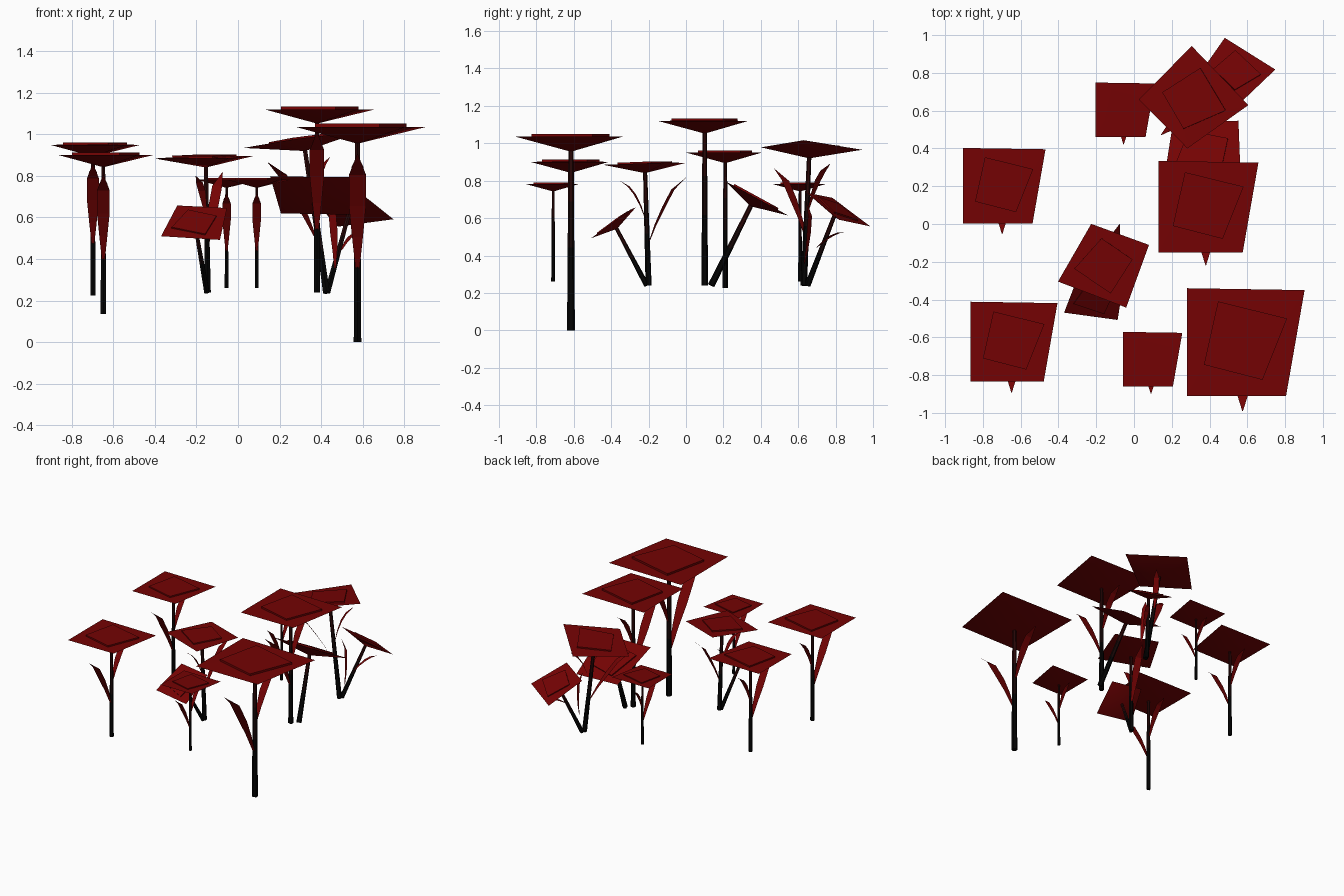
import bpy, bmesh, math
from mathutils import Vector, Matrix

cube = bpy.data.objects.get("Cube")
if cube:
    bpy.data.objects.remove(cube, do_unlink=True)


def material(name, color):
    mat = bpy.data.materials.new(name)
    mat.use_nodes = True
    mat.diffuse_color = color
    bsdf = next(n for n in mat.node_tree.nodes if n.type == 'BSDF_PRINCIPLED')
    bsdf.inputs["Base Color"].default_value = color
    bsdf.inputs["Roughness"].default_value = 0.9
    return mat


RED = material("deep red", (0.175, 0.0008, 0.001, 1))
# Stem colours from the ground up
STEM = [material("stem black", (0.001, 0.001, 0.001, 1)),
        material("stem dark brown", (0.008, 0.002, 0.002, 1)),
        material("stem red brown", (0.022, 0.002, 0.002, 1))]
UP = Vector((0, 0, 1))


def finish(name, bm, mats, matrix, closed=True):
    if closed:
        bmesh.ops.recalc_face_normals(bm, faces=bm.faces)
    bm.transform(matrix)
    mesh = bpy.data.meshes.new(name)
    bm.to_mesh(mesh)
    bm.free()
    for mat in mats:
        mesh.materials.append(mat)
    bpy.context.collection.objects.link(bpy.data.objects.new(name, mesh))


# Cap outlines, going round from the back left corner
RIM = [(-0.295, 0.275), (0.328, 0.265), (0.23, -0.295), (-0.295, -0.295)]
INNER = [(-0.13, 0.205), (0.235, 0.115), (0.105, -0.21), (-0.205, -0.13)]
# Leaf cross-sections: distance from stem, height below the cap, half width
LONG_LEAF = [(0.015, -0.68, 0.01), (0.08, -0.53, 0.026), (0.16, -0.38, 0.041),
             (0.25, -0.23, 0.041), (0.375, -0.13, 0.002)]
SHORT_LEAF = [(0.015, -0.46, 0.008), (0.05, -0.36, 0.02), (0.1, -0.26, 0.03),
              (0.155, -0.19, 0.028), (0.23, -0.14, 0.002)]


def cap(name, matrix):
    bm = bmesh.new()
    # Flat rim, low raised centre panel, pointed underside
    rings = [[bm.verts.new((x, y, z)) for x, y in outline]
             for outline, z in ((RIM, 0), (INNER, 0.001), (INNER, 0.016))]
    tip = bm.verts.new((0, 0, -0.08))
    bm.faces.new(rings[-1])
    for i in range(4):
        j = (i + 1) % 4
        bm.faces.new((rings[0][i], rings[0][j], tip)).smooth = True
        for a, b in zip(rings, rings[1:]):
            bm.faces.new((a[i], a[j], b[j], b[i]))
    finish(name, bm, [RED], matrix)


def stem(name, start, end, radius):
    bm = bmesh.new()
    axis = end - start
    # Tapering six-sided rings; each band between rings takes the next colour
    rings = []
    for t in (0, 0.45, 0.7, 1):
        r = radius * (1 - 0.34 * t)
        ring = bmesh.ops.create_circle(bm, segments=6, radius=r)["verts"]
        for v in ring:
            v.co.z = t * axis.length
        rings.append(ring)
    for band, (a, b) in enumerate(zip(rings, rings[1:])):
        for i in range(6):
            j = (i + 1) % 6
            bm.faces.new((a[i], a[j], b[j], b[i])).material_index = band
    bm.faces.new(rings[0])
    bm.faces.new(rings[-1]).material_index = len(STEM) - 1
    tilt = UP.rotation_difference(axis).to_matrix().to_4x4()
    finish(name, bm, STEM, Matrix.Translation(start) @ tilt)


def leaf(name, sections, side, matrix):
    bm = bmesh.new()
    rows = [[bm.verts.new((s * w, side * d, z)) for s in (-1, 1)]
            for d, z, w in sections]
    for a, b in zip(rows, rows[1:]):
        bm.faces.new((a[0], a[1], b[1], b[0]))
    finish(name, bm, [RED], matrix, closed=False)


def plant(name, base, top, scale, turn=0, normal=UP, thick=1, leaves=True):
    tilt = UP.rotation_difference(Vector(normal)).to_matrix().to_4x4()
    matrix = (Matrix.Translation(top) @ tilt
              @ Matrix.Rotation(math.radians(turn), 4, 'Z') @ Matrix.Scale(scale, 4))
    stem(name + "_stem", Vector(base), matrix @ Vector((0, 0, -0.05)),
         0.021 * scale * thick)
    cap(name + "_cap", matrix)
    if leaves:
        leaf(name + "_long_leaf", LONG_LEAF, -1, matrix)
        leaf(name + "_short_leaf", SHORT_LEAF, 1, matrix)


# Upright plants: name, x, y, base height, scale
for name, x, y, z, scale in [
        ("tall_plant", 0.575, -0.615, 0, 1),
        ("front_right_plant", -0.648, -0.615, 0.135, 0.74),
        ("back_right_plant", -0.698, 0.21, 0.225, 0.7),
        ("small_front_plant", 0.09, -0.71, 0.26, 0.505),
        ("small_back_plant", -0.055, 0.61, 0.26, 0.505),
        ("middle_plant", 0.38, 0.10, 0.24, 0.85)]:
    plant(name, (x, y, z), (x, y, z + 1.035 * scale), scale)

# Leaning plants: base, cap centre, scale, turn, cap direction
plant("leaning_middle_plant", (0.425, 0.135, 0.24), (0.365, 0.37, 0.71), 0.66, 182,
      normal=(0, 0.48, 0.88), thick=1.35, leaves=False)
plant("back_plant", (0.425, 0.63, 0.24), (0.315, 0.66, 0.975), 0.7, -45,
      normal=(-0.14, 0.03, 1), thick=1.2)
plant("leaning_back_plant", (0.43, 0.65, 0.24), (0.54, 0.81, 0.645), 0.51, -33,
      normal=(0.2, 0.5, 0.85), thick=1.5)
plant("centre_plant", (-0.145, -0.2, 0.24), (-0.155, -0.22, 0.89), 0.62, 160,
      normal=(-0.015, -0.03, 1), thick=1.25)
plant("leaning_centre_plant", (-0.15, -0.21, 0.24), (-0.205, -0.39, 0.573), 0.46, 172,
      normal=(-0.03, -0.585, 0.81), thick=1.5, leaves=False)
